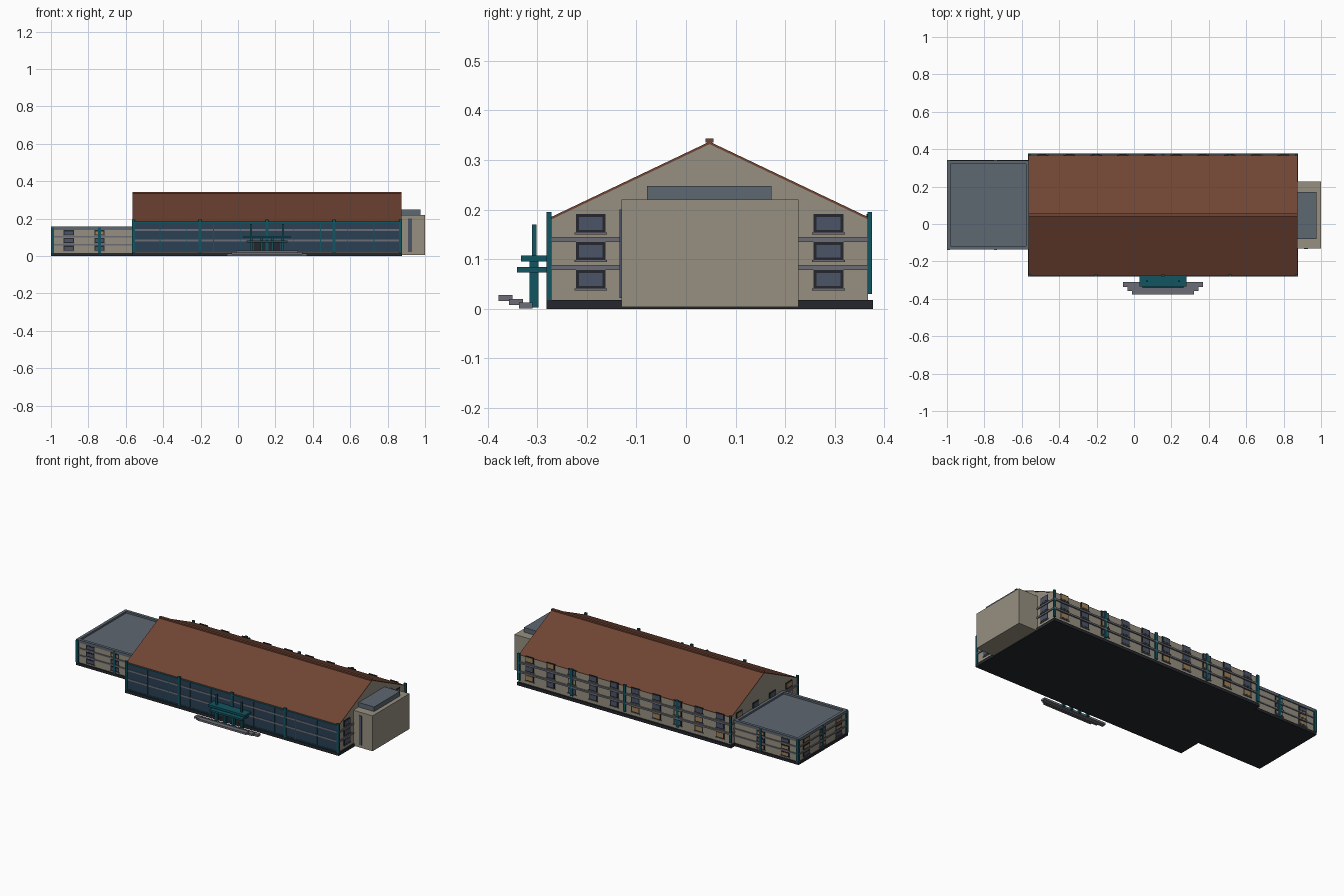
import bpy, bmesh, random
from mathutils import Matrix, Vector

if "Cube" in bpy.data.objects:
    bpy.data.objects.remove(bpy.data.objects["Cube"])

random.seed(4)
COLORS = {
    "wall": (0.31, 0.28, 0.22), "tile": (0.16, 0.058, 0.033), "flat": (0.11, 0.135, 0.165),
    "teal": (0.006, 0.09, 0.12), "band": (0.15, 0.155, 0.18), "dark": (0.018, 0.02, 0.027),
    "glass": (0.07, 0.09, 0.14), "amber": (0.36, 0.22, 0.09), "curtain": (0.024, 0.05, 0.09),
}
MATS = {}
for key, c in COLORS.items():
    MATS[key] = bpy.data.materials.new(key)
    MATS[key].diffuse_color = (*c, 1)

parts = {}


def box(name, mat, x0, x1, y0, y1, z0, z1):
    """Add a box to the named part, given its extents."""
    bm = parts.setdefault(name, (mat, bmesh.new()))[1]
    size = Matrix.Diagonal((x1 - x0, y1 - y0, z1 - z0, 1))
    mid = Matrix.Translation(((x0 + x1) / 2, (y0 + y1) / 2, (z0 + z1) / 2))
    bmesh.ops.create_cube(bm, size=1, matrix=mid @ size)


def prism(name, mat, profile, x0, x1):
    """Extrude a (y, z) profile along x."""
    bm = parts.setdefault(name, (mat, bmesh.new()))[1]
    face = bm.faces.new([bm.verts.new((x0, y, z)) for y, z in profile])
    new = bmesh.ops.extrude_face_region(bm, geom=[face])["geom"]
    bmesh.ops.translate(bm, verts=[v for v in new if isinstance(v, bmesh.types.BMVert)],
                        vec=Vector((x1 - x0, 0, 0)))


def slab(name, mat, axis, plane, out, c, w, z0, z1, d):
    """Box standing d proud of a wall plane; axis is the direction along the wall."""
    a, b = sorted((plane - out * 0.003, plane + out * d))
    if axis == "x":
        box(name, mat, c - w / 2, c + w / 2, a, b, z0, z1)
    else:
        box(name, mat, a, b, c - w / 2, c + w / 2, z0, z1)


def window(prefix, axis, plane, out, c, z, w, h):
    """Framed pane with a sill; z is the underside of the frame."""
    t = 0.006
    slab(prefix + "_window_frames", "dark", axis, plane, out, c, w, z, z + h, 0.003)
    lit = random.random() < 0.35
    slab(prefix + ("_lit_panes" if lit else "_panes"), "amber" if lit else "glass",
         axis, plane, out, c, w - 2 * t, z + t, z + h - t, 0.0042)
    slab(prefix + "_window_sills", "band", axis, plane, out, c, w + 0.006, z - 0.003, z + 0.001, 0.006)


X0, X1, Y0, Y1 = -0.56, 0.87, -0.272, 0.367
EAVE, RIDGE, YM = 0.182, 0.334, 0.0475
FLOORS = (0.04, 0.097, 0.153)
BAYS = [X0 + (X1 - X0) * (i + 0.5) / 10 for i in range(10)]
ENDS = [Y0 + (Y1 - Y0) * (i + 0.5) / 4 for i in range(4)]
PIERS = [X0 + (X1 - X0) * i / 4 for i in range(5)]

# Main hall: gabled body, tiled roof slopes and ridge cap
prism("main_hall", "wall", [(Y0, 0.01), (Y1, 0.01), (Y1, EAVE), (YM, RIDGE), (Y0, EAVE)], X0, X1)
for y in (Y0, Y1):
    prism("roof_slopes", "tile", [(y, EAVE - 0.002), (YM, RIDGE - 0.002), (YM, RIDGE + 0.003),
                                  (y, EAVE + 0.003)], X0 - 0.003, X1 + 0.003)
box("ridge_cap", "tile", X0 - 0.003, X1 + 0.003, YM - 0.008, YM + 0.008, RIDGE + 0.001, 0.343)
box("main_plinth", "dark", X0 - 0.008, X1 + 0.008, Y0 - 0.009, Y1 + 0.01, 0, 0.018)

# Storey bands around the hall
for z in (0.0785, 0.1345):
    box("storey_bands", "band", X0 - 0.006, X1 + 0.006, Y0 - 0.006, Y1 + 0.008, z, z + 0.01)

# Rear and end windows
for z in FLOORS:
    for x in BAYS:
        window("rear", "x", Y1, 1, x, z, 0.055, 0.038)
    for y in ENDS:
        window("right", "y", X1, 1, y, z, 0.06, 0.038)
        window("left", "y", X0, -1, y, z, 0.06, 0.038)

# Glazed front with mullions and rails
box("front_glazing", "curtain", X0 + 0.004, X1 - 0.004, Y0 - 0.004, Y0 + 0.002, 0.02, EAVE - 0.003)
for i in range(11):
    x = X0 + (X1 - X0) * i / 10
    box("glazing_mullions", "teal", x - 0.002, x + 0.002, Y0 - 0.007, Y0, 0.02, EAVE - 0.002)
for z in (0.02, 0.176):
    box("glazing_rails", "teal", X0, X1, Y0 - 0.007, Y0, z, z + 0.005)

# Pilasters on the front and rear
for x in PIERS:
    box("front_pilasters", "teal", x - 0.008, x + 0.008, Y0 - 0.009, Y0 + 0.001, 0.018, 0.195)
    box("rear_pilasters", "teal", x - 0.008, x + 0.008, Y1 - 0.001, Y1 + 0.008, 0.03, 0.195)

# Left wing with flat roof, parapet, bands and pilasters
WX0, WX1, WY0, WY1, WZ = -0.993, -0.48, -0.13, 0.334, 0.148
box("wing", "wall", WX0, WX1, WY0, WY1, 0.01, WZ - 0.006)
box("wing_plinth", "dark", WX0 - 0.007, X0, WY0 - 0.007, WY1 + 0.007, 0, 0.016)
box("wing_roof", "flat", WX0, X0, WY0, WY1, WZ - 0.008, WZ - 0.002)
for a, b in ((WY0 - 0.006, WY0 + 0.012), (WY1 - 0.012, WY1 + 0.006)):
    box("wing_parapet", "flat", WX0 - 0.006, X0, a, b, WZ - 0.008, 0.157)
for a, b in ((WX0 - 0.006, WX0 + 0.012), (X0 - 0.018, X0)):
    box("wing_parapet", "flat", a, b, WY0 + 0.012, WY1 - 0.012, WZ - 0.008, 0.157)
for z in (0.057, 0.1):
    box("wing_bands", "band", WX0 - 0.005, X0, WY0 - 0.005, WY1 + 0.005, z, z + 0.008)
for z in (0.027, 0.068, 0.11):
    for x in (-0.905, -0.74):
        window("wing", "x", WY0, -1, x, z, 0.055, 0.028)
        window("wing", "x", WY1, 1, x, z, 0.055, 0.028)
    for i in range(3):
        window("wing", "y", WX0, -1, WY0 + (WY1 - WY0) * (i + 0.5) / 3, z, 0.06, 0.028)
for x in (WX0 + 0.001, -0.74):
    for y in (WY0, WY1):
        box("wing_pilasters", "teal", x - 0.008, x + 0.008, y - 0.008, y + 0.008, 0.016, 0.152)
ym = (WY0 + WY1) / 2
box("wing_pilasters", "teal", WX0 - 0.007, WX0, ym - 0.008, ym + 0.008, 0.016, 0.152)

# Right stair block with roof housing and slit window
box("stair_block", "wall", 0.865, 1.0, -0.13, 0.227, 0.004, 0.22)
box("roof_housing", "flat", 0.865, 0.975, -0.079, 0.172, 0.218, 0.248)
box("stair_slit_window", "glass", 0.91, 0.93, -0.134, -0.128, 0.022, 0.2)

# Entrance: doors, two-tier canopy, columns and masts
box("entrance_doors", "dark", 0.085, 0.225, Y0 - 0.008, Y0, 0.018, 0.072)
box("canopy_lower", "teal", 0.045, 0.265, -0.341, -0.272, 0.073, 0.084)
box("canopy_upper", "teal", 0.03, 0.28, -0.333, -0.272, 0.095, 0.108)
for x in (0.07, 0.127, 0.183, 0.24):
    box("entrance_columns", "teal", x - 0.007, x + 0.007, -0.315, -0.297, 0.003, 0.097)
for x in (0.07, 0.24):
    box("canopy_masts", "teal", x - 0.005, x + 0.005, -0.31, -0.301, 0.1, 0.17)

# Entrance steps
for hw, a, z in ((0.215, -0.337, 0.001), (0.19, -0.357, 0.008), (0.165, -0.378, 0.016)):
    box("entrance_steps", "band", 0.155 - hw, 0.155 + hw, a, a + 0.028, z, z + 0.012)

# Turn the collected parts into objects
for name, (mat, bm) in parts.items():
    bmesh.ops.recalc_face_normals(bm, faces=bm.faces)
    mesh = bpy.data.meshes.new(name)
    bm.to_mesh(mesh)
    bm.free()
    mesh.materials.append(MATS[mat])
    bpy.context.collection.objects.link(bpy.data.objects.new(name, mesh))

for m in bpy.data.materials:
    if m.users and not m.is_grease_pencil:
        m.use_nodes = True
        m.node_tree.nodes["Principled BSDF"].inputs["Base Color"].default_value = m.diffuse_color
